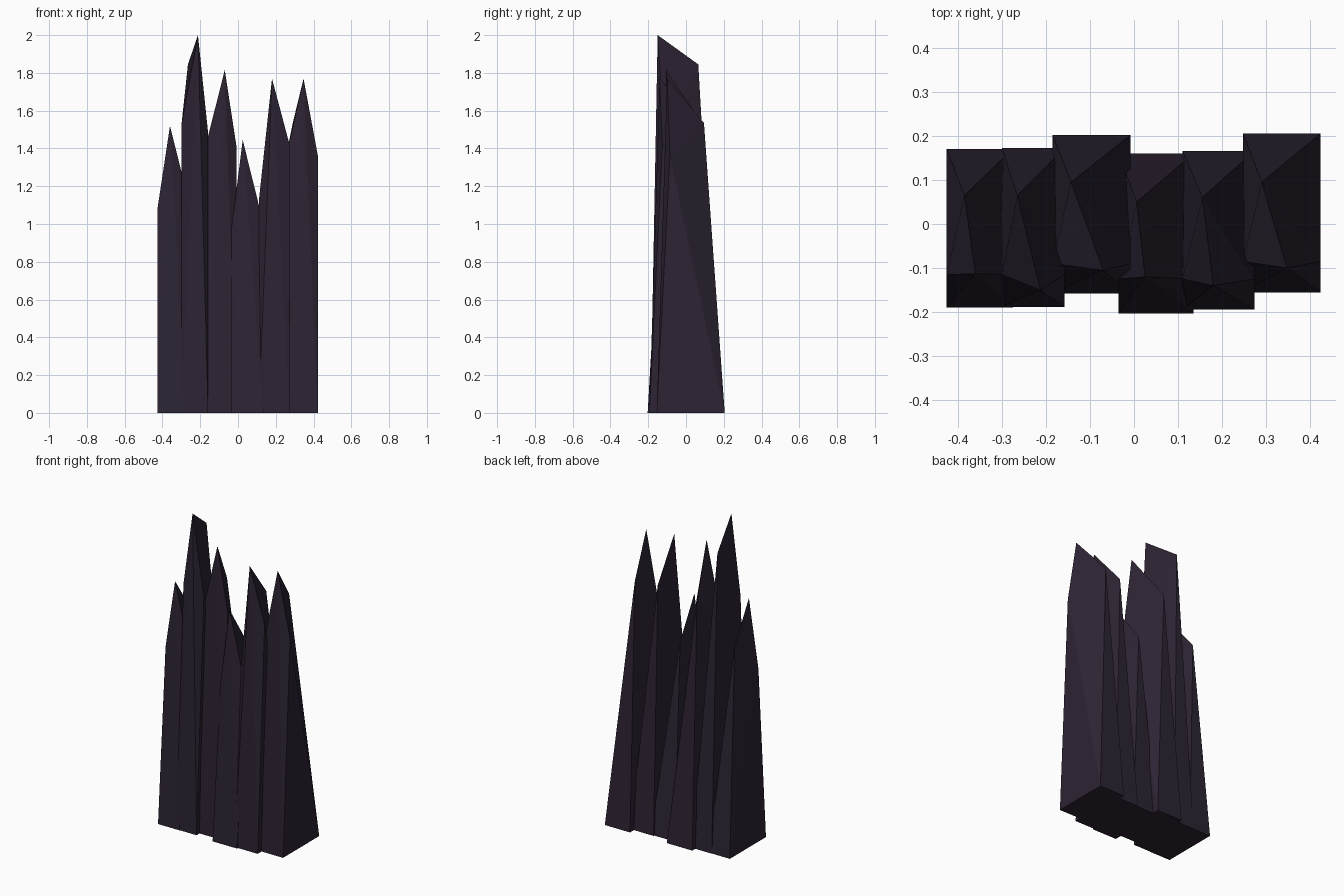
import bpy
import bmesh

cube = bpy.data.objects.get("Cube")
if cube:
    bpy.data.objects.remove(cube, do_unlink=True)

# Single dark violet stone colour
stone = bpy.data.materials.new("dark violet stone")
stone.use_nodes = True
colour = (0.026, 0.017, 0.033, 1)
stone.diffuse_color = colour
stone.node_tree.nodes["Principled BSDF"].inputs["Base Color"].default_value = colour


def shard(name, x, y, left_z, right_z, shoulder_y, front_peak, back_peak):
    """Box-footed splinter: front shoulders, front peak and a leaning back."""
    points = [(px, py, 0) for px in x for py in y]
    points += [(x[0], shoulder_y, left_z), (x[1], shoulder_y, right_z)]
    points += [front_peak, back_peak]
    bm = bmesh.new()
    for p in points:
        bm.verts.new(p)
    bmesh.ops.convex_hull(bm, input=bm.verts[:])
    bmesh.ops.recalc_face_normals(bm, faces=bm.faces[:])
    mesh = bpy.data.meshes.new(name)
    bm.to_mesh(mesh)
    bm.free()
    mesh.materials.append(stone)
    obj = bpy.data.objects.new(name, mesh)
    bpy.context.collection.objects.link(obj)


# Row of shards from -x to +x
shard("outer_right_shard", (-.425, -.275), (-.19, .17), 1.09, 1.18, -.115,
      (-.36, -.113, 1.52), (-.385, .065, 1.29))
shard("tallest_shard", (-.30, -.158), (-.188, .172), 1.52, 1.48, -.115,
      (-.212, -.15, 2.0), (-.265, .065, 1.845))
shard("inner_right_shard", (-.185, -.008), (-.158, .202), 1.36, 1.41, -.09,
      (-.07, -.105, 1.815), (-.143, .095, 1.52))
shard("shortest_shard", (-.035, .135), (-.203, .16), .97, 1.0, -.125,
      (.025, -.12, 1.445), (.006, .05, 1.21))
shard("inner_left_shard", (.11, .273), (-.194, .166), 1.12, 1.42, -.125,
      (.18, -.14, 1.77), (.155, .06, 1.53))
shard("outer_left_shard", (.247, .423), (-.155, .205), 1.32, 1.36, -.085,
      (.347, -.1, 1.77), (.29, .095, 1.535))
